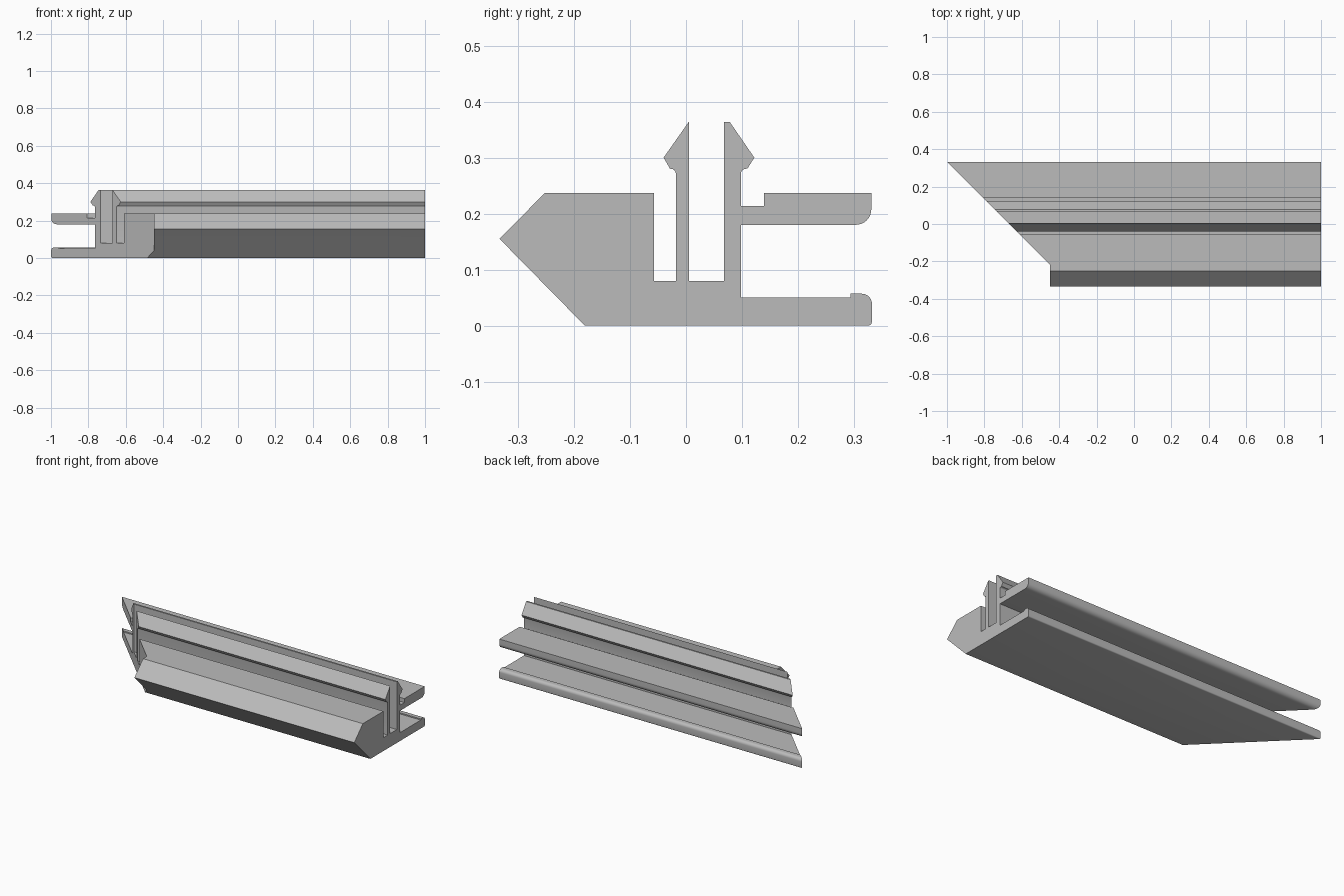
import bpy, bmesh, math

cube = bpy.data.objects.get("Cube")
if cube:
    bpy.data.objects.remove(cube, do_unlink=True)


def arc(cy, cz, r, start, end, steps=8):
    """Points (y, z) along a circular arc, angles in degrees."""
    angles = [math.radians(start + (end - start) * i / steps) for i in range(steps + 1)]
    return [(cy + r * math.cos(a), cz + r * math.sin(a)) for a in angles]


RIGHT_X = 1.0      # square end
STEP_X = -0.45     # square part of the mitred end
STEP_Y = -0.217    # where the mitre starts

# Cross-section (y, z), counter-clockwise from the front of the base
profile = [(STEP_Y, 0.037), (-0.181, 0)]
# Lower rear flange with rounded lip
profile += arc(0.325, 0.007, 0.007, -90, 0, 4)
profile += arc(0.314, 0.039, 0.018, 0, 90)
profile += [(0.294, 0.057), (0.294, 0.05), (0.098, 0.05)]
# Upper rear flange with rounded underside
profile += [(0.098, 0.18)]
profile += arc(0.303, 0.208, 0.028, -90, 0)
profile += [(0.331, 0.237), (0.139, 0.237), (0.139, 0.214), (0.098, 0.214)]
# Rear barbed clip
profile += arc(0.107, 0.271, 0.009, 180, 90, 4)
profile += [(0.110, 0.281), (0.122, 0.30), (0.078, 0.364), (0.068, 0.364), (0.068, 0.08)]
# Front barbed clip
profile += [(0.005, 0.08), (0.005, 0.364), (-0.04, 0.30), (-0.029, 0.281)]
profile += arc(-0.027, 0.271, 0.009, 90, 0, 4)
profile += [(-0.018, 0.08)]
# Front block with pointed nose
profile += [(-0.057, 0.08), (-0.057, 0.237), (STEP_Y, 0.237), (-0.252, 0.237), (-0.333, 0.155)]

bm = bmesh.new()
verts = [bm.verts.new((RIGHT_X, y, z)) for y, z in profile]
face = bm.faces.new(verts)
# Split the section where the square end meets the mitre
top_split = next(v for v in verts if abs(v.co.y - STEP_Y) < 1e-4 and v.co.z > 0.2)
bmesh.utils.face_split(face, verts[0], top_split)

# Extrude along the length and slant the far end
result = bmesh.ops.extrude_face_region(bm, geom=bm.faces[:], use_keep_orig=True)
for v in result["geom"]:
    if isinstance(v, bmesh.types.BMVert):
        v.co.x = min(STEP_X, STEP_X - (v.co.y - STEP_Y))
# Drop the inner wall the split may leave behind
inner = [f for f in bm.faces if len(f.verts) == 4
         and all(abs(v.co.y - STEP_Y) < 1e-4 for v in f.verts)]
bmesh.ops.delete(bm, geom=inner, context='FACES')
bmesh.ops.recalc_face_normals(bm, faces=bm.faces[:])

mesh = bpy.data.meshes.new("mitred_rail")
bm.to_mesh(mesh)
bm.free()
rail = bpy.data.objects.new("mitred_rail", mesh)
bpy.context.collection.objects.link(rail)

# Plain grey finish
GREY = (0.5, 0.5, 0.5, 1)
grey = bpy.data.materials.new("plain_grey")
grey.use_nodes = True
grey.diffuse_color = GREY
grey.node_tree.nodes["Principled BSDF"].inputs["Base Color"].default_value = GREY
mesh.materials.append(grey)

bpy.ops.object.select_all(action='DESELECT')
rail.select_set(True)
bpy.context.view_layer.objects.active = rail
bpy.ops.object.shade_smooth_by_angle(angle=math.radians(30))
